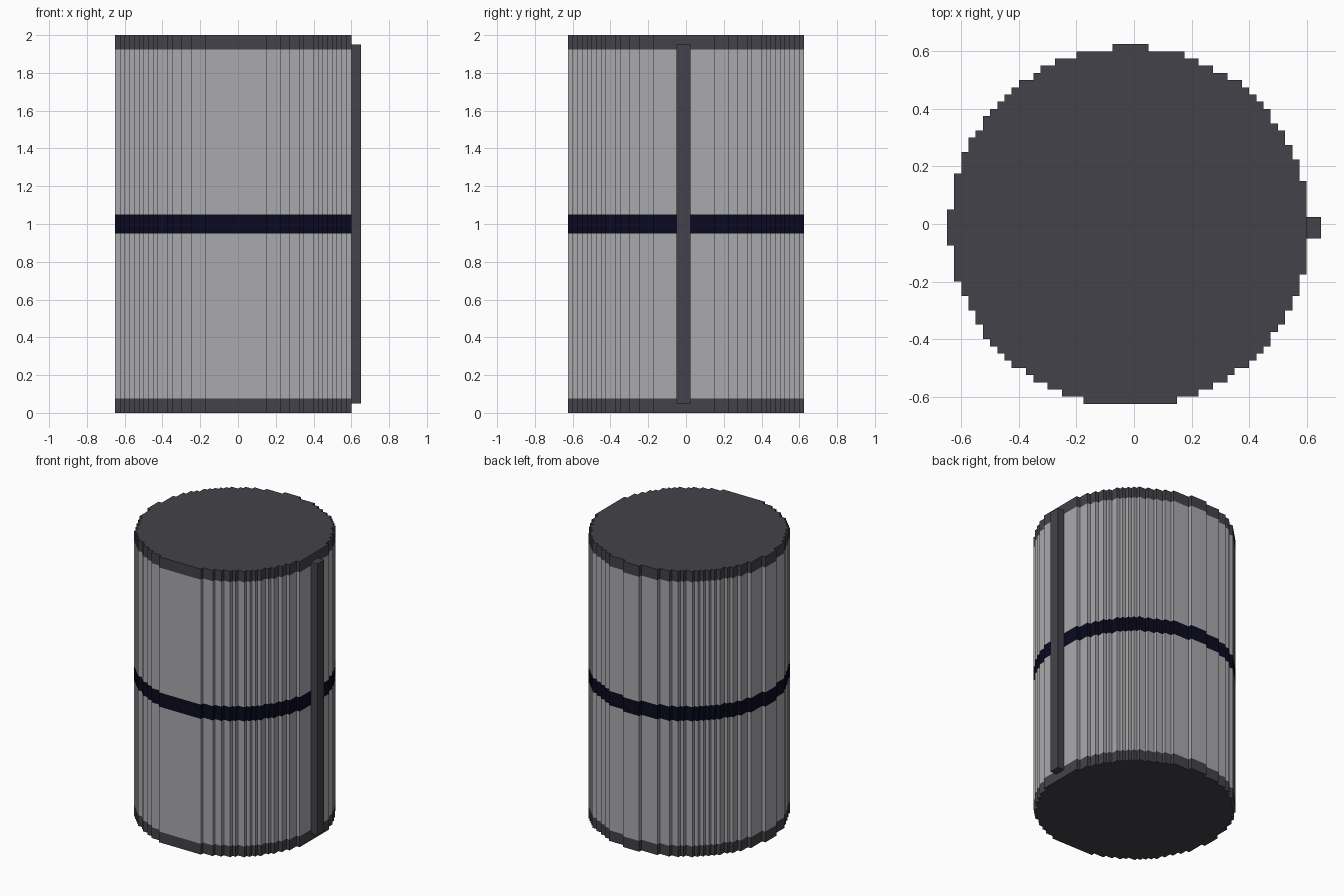
import bpy
import bmesh
from mathutils import Matrix, Vector

CELL = 0.025          # size of one block
RADIUS = 25           # drum radius in blocks
SHIFT = 0.1           # slight offset of the drum centre, in blocks

cube = bpy.data.objects.get("Cube")
if cube:
    bpy.data.objects.remove(cube, do_unlink=True)


def make_material(name, rgb):
    mat = bpy.data.materials.new(name)
    mat.use_nodes = True
    colour = (*rgb, 1.0)
    mat.diffuse_color = colour
    mat.node_tree.nodes["Principled BSDF"].inputs["Base Color"].default_value = colour
    return mat


dark_grey = make_material("dark grey", (0.055, 0.055, 0.067))
light_grey = make_material("light grey", (0.40, 0.40, 0.42))
navy = make_material("dark navy", (0.003, 0.003, 0.014))


def stepped_circle():
    """Counter-clockwise outline of a disc made of square blocks."""
    right, left = [], []
    for row in range(-RADIUS - 1, RADIUS + 2):
        inside = [col for col in range(-RADIUS - 1, RADIUS + 2)
                  if (col + SHIFT) ** 2 + (row - SHIFT) ** 2 <= RADIUS ** 2]
        if inside:
            right += [(max(inside), row - 1), (max(inside), row)]
            left += [(min(inside) - 1, row - 1), (min(inside) - 1, row)]
    points = list(dict.fromkeys(right + left[::-1]))
    # keep only true corners
    corners = []
    for i, (x, y) in enumerate(points):
        before, after = points[i - 1], points[(i + 1) % len(points)]
        if not (before[0] == x == after[0] or before[1] == y == after[1]):
            corners.append((x * CELL, y * CELL))
    return corners


def add_object(name, bm, mat):
    mesh = bpy.data.meshes.new(name)
    bm.to_mesh(mesh)
    bm.free()
    mesh.materials.append(mat)
    obj = bpy.data.objects.new(name, mesh)
    bpy.context.collection.objects.link(obj)
    return obj


OUTLINE = stepped_circle()


def ring(name, low, high, mat, floor=False, lid=False):
    """Stepped wall between two heights, optionally closed at an end."""
    bm = bmesh.new()
    bottom = [bm.verts.new((x, y, low)) for x, y in OUTLINE]
    top = [bm.verts.new((x, y, high)) for x, y in OUTLINE]
    for i in range(len(OUTLINE)):
        j = (i + 1) % len(OUTLINE)
        bm.faces.new((bottom[i], bottom[j], top[j], top[i]))
    if floor:
        bm.faces.new(bottom[::-1])
    if lid:
        bm.faces.new(top)
    return add_object(name, bm, mat)


# Drum: caps, walls and middle band
ring("bottom_cap", 0, 0.075, dark_grey, floor=True)
ring("lower_wall", 0.075, 0.95, light_grey)
ring("middle_band", 0.95, 1.05, navy)
ring("upper_wall", 1.05, 1.925, light_grey)
ring("top_cap", 1.925, 2, dark_grey, lid=True)

# Vertical rail on the model's left side
bm = bmesh.new()
size = Vector((0.05, 0.075, 1.9))
centre = Vector((0.625, -0.0125, 1.0))
bmesh.ops.create_cube(bm, size=1, matrix=Matrix.Translation(centre) @ Matrix.Diagonal(size).to_4x4())
bm.normal_update()
hidden = [f for f in bm.faces if f.normal.x < -0.9]
bmesh.ops.delete(bm, geom=hidden, context="FACES_ONLY")
add_object("side_rail", bm, dark_grey)
